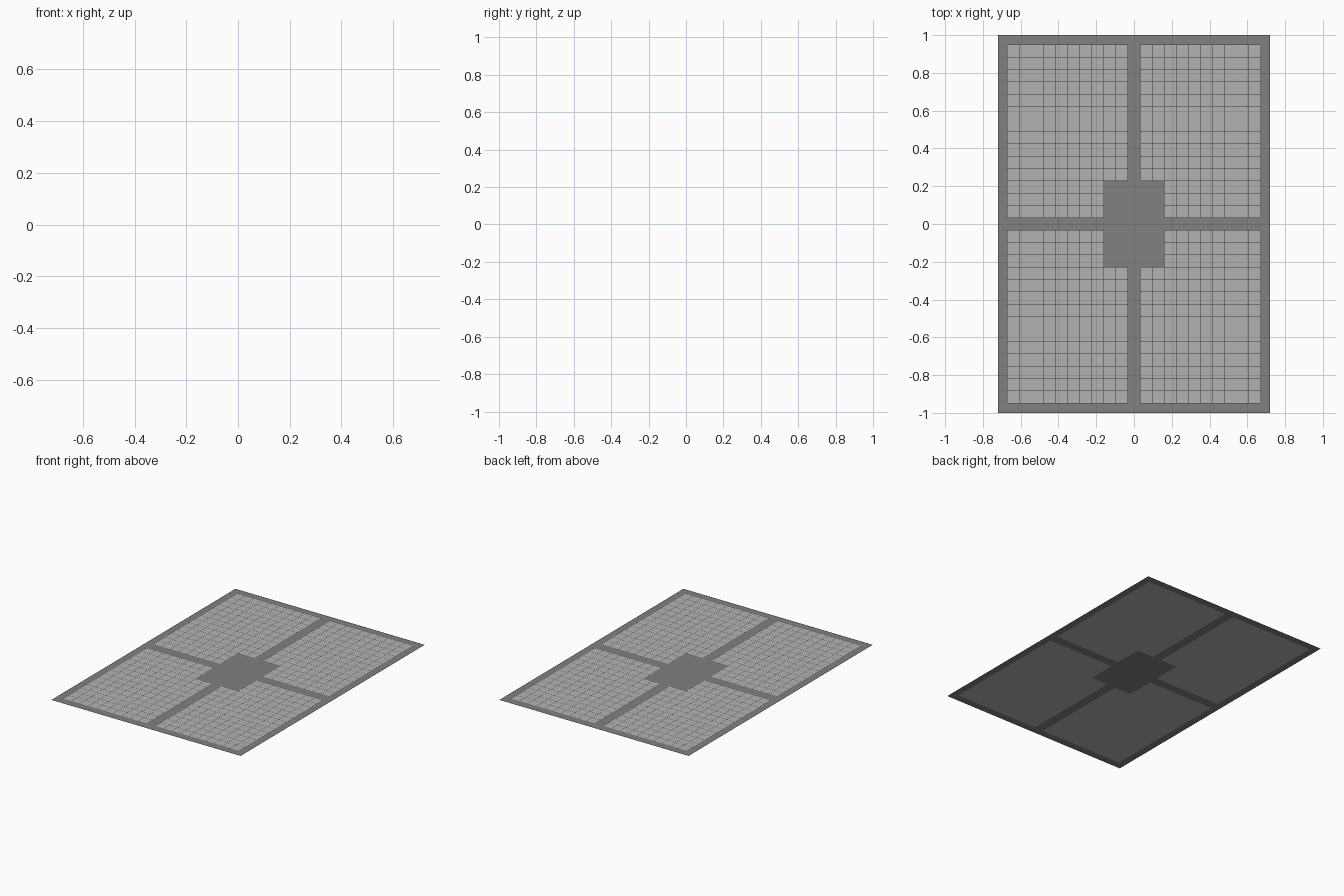
import bpy, bmesh

if "Cube" in bpy.data.objects:
    bpy.data.objects.remove(bpy.data.objects["Cube"])

HX, HY = 0.72, 1.0            # outer half size
IX0, IX1 = 0.033, 0.67        # pane limits in x
IY0, IY1 = 0.033, 0.948       # pane limits in y
COLS, ROWS = 10, 14
DX, DY = (IX1 - IX0) / COLS, (IY1 - IY0) / ROWS
PX, PY = IX0 + 2 * DX, IY0 + 3 * DY   # centre plate half size
Z_WIRE, W = 0.0005, 0.0012    # wire height and half width


def material(name, v):
    m = bpy.data.materials.new(name)
    m.diffuse_color = (v, v, v, 1)
    m.use_nodes = True
    m.node_tree.nodes["Principled BSDF"].inputs["Base Color"].default_value = m.diffuse_color
    return m


def sheet(name, rects, z, mat):
    """Flat upward-facing mesh from rectangles (x0, x1, y0, y1)."""
    bm = bmesh.new()
    for x0, x1, y0, y1 in rects:
        bm.faces.new([bm.verts.new((x, y, z)) for x, y in
                      ((x0, y0), (x1, y0), (x1, y1), (x0, y1))])
    bmesh.ops.remove_doubles(bm, verts=bm.verts, dist=1e-6)
    me = bpy.data.meshes.new(name)
    bm.to_mesh(me)
    bm.free()
    me.materials.append(mat)
    ob = bpy.data.objects.new(name, me)
    bpy.context.collection.objects.link(ob)
    return ob


def mirrored(rects, sx, sy):
    """Move first-quadrant rectangles into another quadrant."""
    return [(*sorted((sx * a, sx * b)), *sorted((sy * c, sy * d)))
            for a, b, c, d in rects]


frame_mat = material("frame_grey", 0.22)
pane_mat = material("pane_grey", 0.45)
wire_mat = material("wire_dark", 0.04)

# Outer border, cross bars and centre plate
sheet("border", [(-HX, HX, IY1, HY), (-HX, HX, -HY, -IY1),
                 (-HX, -IX1, -IY1, IY1), (IX1, HX, -IY1, IY1)], 0, frame_mat)
sheet("cross_bars", [(-IX0, IX0, PY, IY1), (-IX0, IX0, -IY1, -PY),
                     (PX, IX1, -IY0, IY0), (-IX1, -PX, -IY0, IY0)], 0, frame_mat)
sheet("centre_plate", [(-PX, PX, -PY, PY)], 0, frame_mat)

# Notched pane and wire grid, one set per quadrant
pane = [(IX0, PX, PY, IY1), (PX, IX1, PY, IY1), (PX, IX1, IY0, PY)]
wires = []
for i in range(COLS + 1):
    x = IX0 + i * DX
    wires.append((x - W, x + W, PY if i < 2 else IY0, IY1))
for j in range(ROWS + 1):
    y = IY0 + j * DY
    wires.append((PX if j < 3 else IX0, IX1, y - W, y + W))

for sx, side in ((-1, "left"), (1, "right")):
    for sy, end in ((-1, "front"), (1, "back")):
        tag = f"{end}_{side}"
        sheet("pane_" + tag, mirrored(pane, sx, sy), 0, pane_mat)
        sheet("wire_grid_" + tag, mirrored(wires, sx, sy), Z_WIRE, wire_mat)
